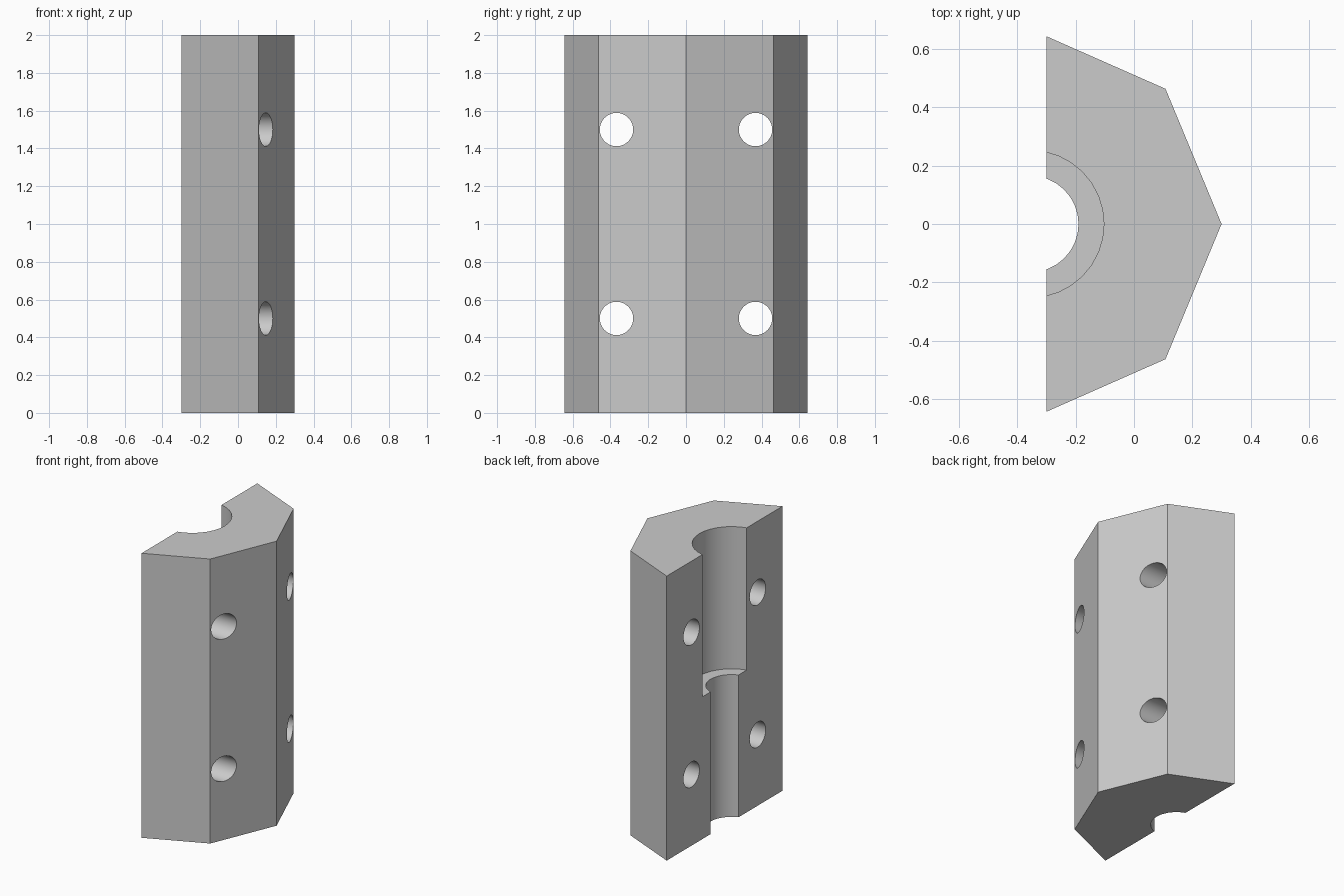
import bpy, bmesh, math
from mathutils import Matrix

if "Cube" in bpy.data.objects:
    bpy.data.objects.remove(bpy.data.objects["Cube"])

grey = bpy.data.materials.new("plain grey")
grey.diffuse_color = (0.6, 0.6, 0.6, 1)
grey.use_nodes = True
grey.node_tree.nodes["Principled BSDF"].inputs["Base Color"].default_value = grey.diffuse_color


def finish(bm, name):
    bmesh.ops.recalc_face_normals(bm, faces=bm.faces)
    mesh = bpy.data.meshes.new(name)
    bm.to_mesh(mesh)
    bm.free()
    ob = bpy.data.objects.new(name, mesh)
    bpy.context.collection.objects.link(ob)
    mesh.materials.append(grey)
    return ob


def cutter(name, radius, depth, centre, axis="Z"):
    bm = bmesh.new()
    turn = Matrix.Rotation(math.pi / 2, 4, "Y") if axis == "X" else Matrix()
    bmesh.ops.create_cone(bm, cap_ends=True, segments=32, radius1=radius,
                          radius2=radius, depth=depth,
                          matrix=Matrix.Translation(centre) @ turn)
    ob = finish(bm, name)
    ob.hide_render = True
    ob.hide_set(True)
    return ob


# Half-octagon block
outline = [(-0.30, -0.643), (0.108, -0.463), (0.30, 0),
           (0.108, 0.463), (-0.30, 0.643)]
bm = bmesh.new()
base = bm.faces.new([bm.verts.new((x, y, 0)) for x, y in outline])
top = bmesh.ops.extrude_face_region(bm, geom=[base])["geom"]
bmesh.ops.translate(bm, vec=(0, 0, 2),
                    verts=[g for g in top if isinstance(g, bmesh.types.BMVert)])
block = finish(bm, "half_block")

# Stepped bore: narrow below, wide above
cutters = [cutter("narrow_bore_cutter", 0.165, 2.4, (-0.355, 0, 1)),
           cutter("wide_bore_cutter", 0.252, 1.4, (-0.355, 0, 1.7))]

# Four bolt holes
for y in (-0.368, 0.368):
    for z in (0.5, 1.5):
        cutters.append(cutter("bolt_hole_cutter", 0.0885, 1.2, (0, y, z), "X"))

for c in cutters:
    mod = block.modifiers.new("cut", "BOOLEAN")
    mod.operation = "DIFFERENCE"
    mod.solver = "EXACT"
    mod.object = c

# Apply the cuts, remove the cutters and smooth the round walls
bpy.context.view_layer.objects.active = block
block.select_set(True)
for mod in list(block.modifiers):
    bpy.ops.object.modifier_apply(modifier=mod.name)
for c in cutters:
    bpy.data.objects.remove(c)
bpy.ops.object.shade_smooth_by_angle(angle=math.radians(20))
